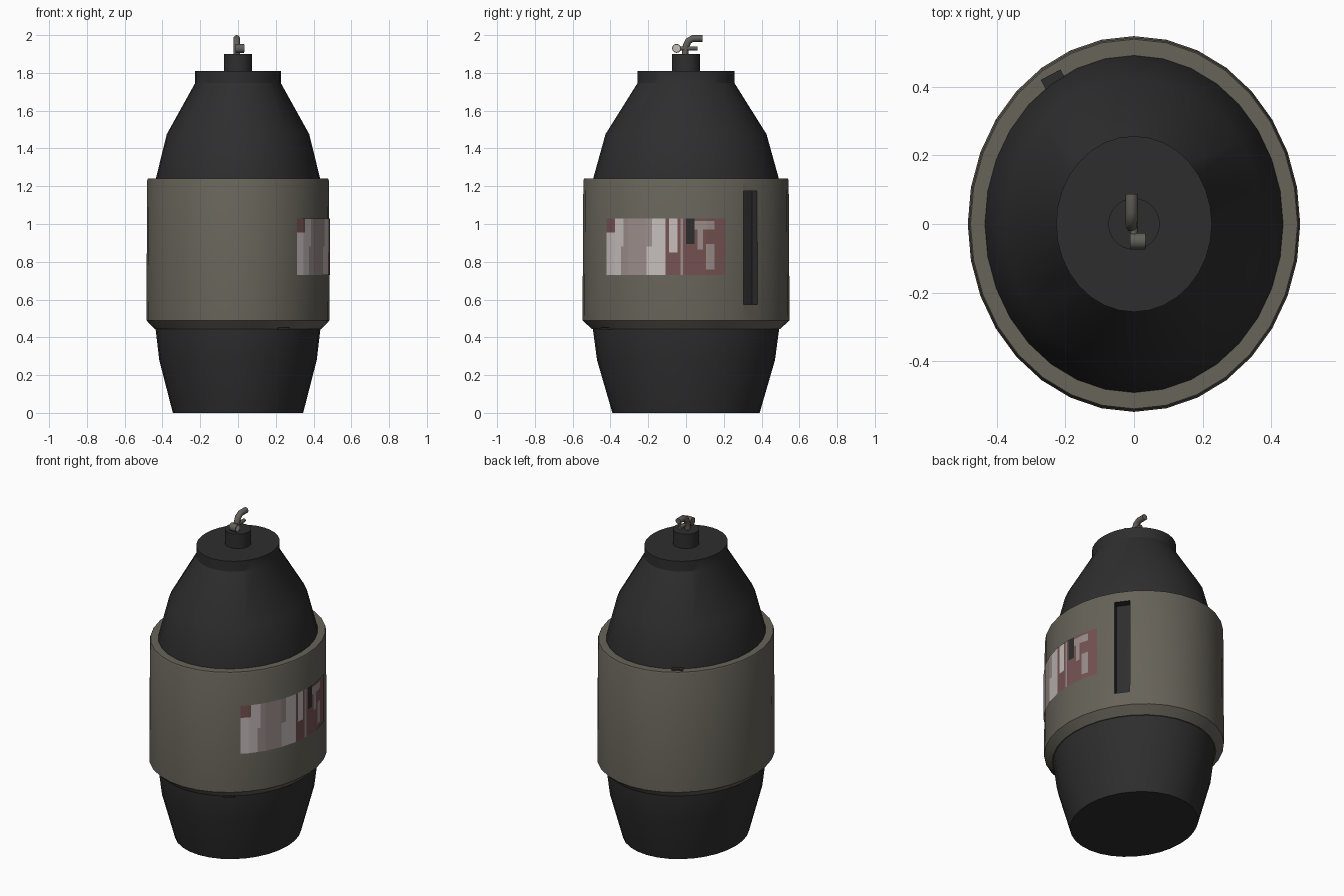
import bpy, bmesh, math
from mathutils import Vector, Matrix

if "Cube" in bpy.data.objects:
    bpy.data.objects.remove(bpy.data.objects["Cube"])

SIDES, RATIO = 32, 1.13   # facets round the body, depth / width of the oval


def material(name, rgb):
    m = bpy.data.materials.new(name)
    m.diffuse_color = (*rgb, 1)
    m.use_nodes = True
    m.node_tree.nodes["Principled BSDF"].inputs["Base Color"].default_value = m.diffuse_color
    return m


BLACK = material("black casing", (0.027, 0.027, 0.027))
OLIVE = material("olive grey sleeve", (0.135, 0.125, 0.10))
METAL = material("dull metal", (0.12, 0.115, 0.10))
PALE = material("pale label", (0.56, 0.51, 0.50))
TAUPE = material("taupe label", (0.33, 0.27, 0.26))
MAROON = material("maroon label", (0.18, 0.085, 0.085))


def finish(name, bm, mats, angle=30):
    me = bpy.data.meshes.new(name)
    bm.to_mesh(me)
    bm.free()
    ob = bpy.data.objects.new(name, me)
    bpy.context.collection.objects.link(ob)
    for m in mats:
        me.materials.append(m)
    if angle:
        smooth(ob, angle)
    return ob


def smooth(ob, angle):
    bpy.ops.object.select_all(action='DESELECT')
    ob.select_set(True)
    bpy.context.view_layer.objects.active = ob
    bpy.ops.object.shade_smooth_by_angle(angle=math.radians(angle))


def lathe(name, profile, mats, ratio=RATIO, closed=False, angle=30):
    """Sweep (radius, z) points round an oval; cap the ends or close the loop."""
    bm = bmesh.new()
    rings = []
    for r, z in profile:
        rings.append([bm.verts.new((r * math.cos(t), r * ratio * math.sin(t), z))
                      for t in (2 * math.pi * i / SIDES for i in range(SIDES))])
    pairs = list(zip(rings, rings[1:])) + ([(rings[-1], rings[0])] if closed else [])
    for a, b in pairs:
        for i in range(SIDES):
            j = (i + 1) % SIDES
            bm.faces.new((a[i], a[j], b[j], b[i]))
    if not closed:
        bm.faces.new(rings[0][::-1])
        bm.faces.new(rings[-1])
    bmesh.ops.recalc_face_normals(bm, faces=bm.faces)
    return finish(name, bm, mats, angle)


def box(name, centre, size, turn, mats, index=0):
    bm = bmesh.new()
    bmesh.ops.create_cube(bm, size=1, matrix=Matrix.Translation(centre)
                          @ Matrix.Rotation(turn, 4, 'Z') @ Matrix.Diagonal((*size, 1)))
    for f in bm.faces:
        f.material_index = index
    return finish(name, bm, mats, 0)


def rod(name, points, radius, mats, sides=12):
    """Round tube along a path lying in a plane of constant x, or along x."""
    bm = bmesh.new()
    pts = [Vector(p) for p in points]
    rings = []
    for i, p in enumerate(pts):
        d = (pts[min(i + 1, len(pts) - 1)] - pts[max(i - 1, 0)]).normalized()
        u = Vector((0, 1, 0)) if abs(d.x) > 0.9 else Vector((1, 0, 0))
        v = d.cross(u)
        rings.append([bm.verts.new(p + radius * (u * math.cos(t) + v * math.sin(t)))
                      for t in (2 * math.pi * k / sides for k in range(sides))])
    for a, b in zip(rings, rings[1:]):
        for i in range(sides):
            j = (i + 1) % sides
            bm.faces.new((a[i], a[j], b[j], b[i]))
    bm.faces.new(rings[0][::-1])
    bm.faces.new(rings[-1])
    bmesh.ops.recalc_face_normals(bm, faces=bm.faces)
    return finish(name, bm, mats, 40)


# Casing and neck
lathe("casing", [(0.345, 0), (0.417, 0.28), (0.437, 0.45), (0.435, 1.24),
                 (0.377, 1.476), (0.227, 1.746), (0.227, 1.81)], [BLACK])
lathe("neck", [(0.075, 1.80), (0.075, 1.90)], [BLACK], ratio=1)

# Sleeve with a slot cut through to the casing
sleeve = lathe("sleeve", [(0.434, 0.445), (0.442, 0.445), (0.485, 0.49), (0.481, 1.23),
                          (0.477, 1.24), (0.432, 1.24)], [OLIVE, BLACK], closed=True, angle=0)
cutter = box("slot_cutter", (0.38, 0.345, 0.875), (0.16, 0.09, 0.60),
             math.radians(35), [OLIVE, BLACK], 1)
cut = sleeve.modifiers.new("slot", 'BOOLEAN')
cut.operation, cut.object, cut.solver = 'DIFFERENCE', cutter, 'EXACT'
bpy.context.view_layer.objects.active = sleeve
bpy.ops.object.modifier_apply(modifier="slot")
bpy.data.objects.remove(cutter)
smooth(sleeve, 30)

# Small catches at the sleeve's upper back and lower front rims
for name, s, z in (("upper_catch", 1, 1.242), ("lower_catch", -1, 0.447)):
    box(name, (-0.235 * s, 0.42 * s, z), (0.065, 0.035, 0.009), math.radians(28), [BLACK])


# Worn label wrapped on the right side of the sleeve, coloured by region
def facet_x(y):
    b = 0.487 * RATIO
    step = 2 * math.pi / SIDES
    k = math.floor(math.asin(y / b) / step)
    y0, y1 = b * math.sin(k * step), b * math.sin((k + 1) * step)
    x0, x1 = 0.487 * math.cos(k * step), 0.487 * math.cos((k + 1) * step)
    return x0 + (x1 - x0) * (y - y0) / (y1 - y0)


# patches: y from, y to, z from, z to, colour index (later ones lie on top)
PATCHES = [(-0.11, 0.21, 0.73, 1.03, 2), (-0.42, -0.375, 0.95, 1.03, 2),
           (-0.345, -0.21, 0.73, 0.88, 1), (-0.325, -0.18, 0.88, 1.03, 1),
           (-0.09, -0.045, 0.85, 1.03, 0), (-0.03, -0.015, 0.73, 1.03, 1),
           (0.0, 0.04, 0.895, 1.03, 3), (0.045, 0.15, 0.97, 1.01, 1),
           (0.06, 0.09, 0.86, 0.97, 1), (0.105, 0.15, 0.76, 0.89, 1)]


def label_colour(y, z):
    found = 0
    for y0, y1, z0, z1, c in PATCHES:
        if y0 < y < y1 and z0 < z < z1:
            found = c
    return found


ys = {round(-0.42 + 0.015 * i, 4) for i in range(43)}
ys |= {round(0.487 * RATIO * math.sin(2 * math.pi * k / SIDES), 4) for k in range(-4, 2)}
ys = sorted(ys)
zs = [0.73 + 0.015 * i for i in range(21)]
bm = bmesh.new()
grid = [[bm.verts.new((facet_x(y), y, z)) for z in zs] for y in ys]
for i in range(len(ys) - 1):
    for j in range(len(zs) - 1):
        f = bm.faces.new((grid[i][j], grid[i + 1][j], grid[i + 1][j + 1], grid[i][j + 1]))
        f.material_index = label_colour((ys[i] + ys[i + 1]) / 2, (zs[j] + zs[j + 1]) / 2)
finish("label", bm, [PALE, TAUPE, MAROON, BLACK])

# Valve: bent outlet pipe, side stub and cross pin
rod("outlet_pipe", [(-0.007, -0.005, 1.89), (-0.007, -0.003, 1.935), (-0.007, 0.012, 1.968),
                    (-0.007, 0.035, 1.982), (-0.007, 0.088, 1.982)], 0.018, [METAL])
rod("side_stub", [(0.0, -0.05, 1.93), (0.0, 0.062, 1.93)], 0.011, [METAL])
rod("cross_pin", [(-0.012, -0.05, 1.93), (0.033, -0.05, 1.93)], 0.024, [METAL])
rod("pin_face", [(0.032, -0.05, 1.93), (0.035, -0.05, 1.93)], 0.019, [PALE])
